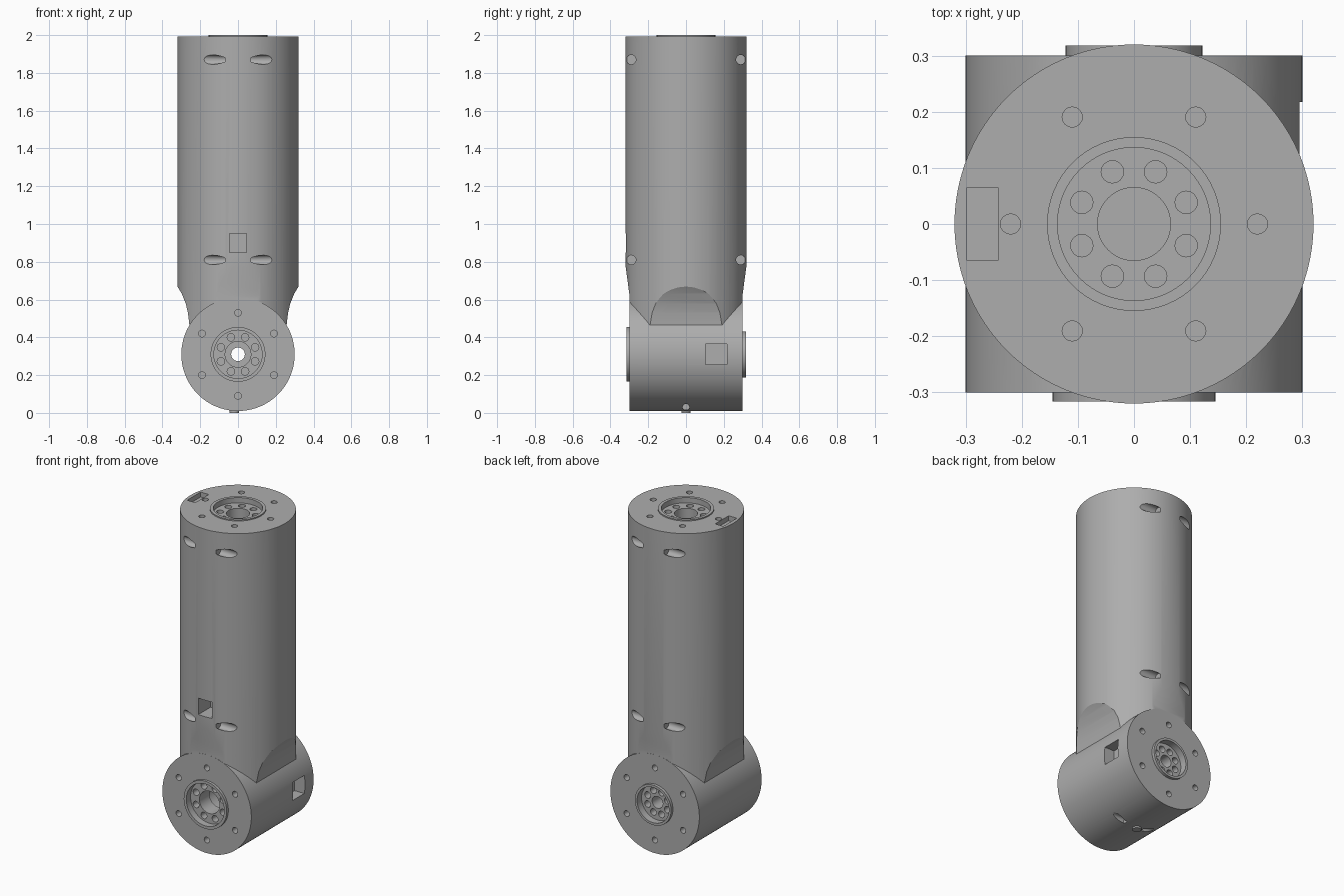
import bpy, bmesh, math
from mathutils import Matrix, Vector

old = bpy.data.objects.get("Cube")
if old:
    bpy.data.objects.remove(old, do_unlink=True)

metal = bpy.data.materials.new("plain_grey")
metal.use_nodes = True
GREY = (0.42, 0.42, 0.42, 1)
metal.diffuse_color = GREY
metal.node_tree.nodes["Principled BSDF"].inputs["Base Color"].default_value = GREY

HINGE_Z, HINGE_R, TUBE_R, TOP = 0.31, 0.30, 0.32, 1.993
FRONT = Matrix.Translation((0, -0.3, HINGE_Z)) @ Matrix.Rotation(math.pi / 2, 4, 'X')
BACK = Matrix.Translation((0, 0.3, HINGE_Z)) @ Matrix.Rotation(-math.pi / 2, 4, 'X')
UP = Matrix.Translation((0, 0, TOP))


def finish(name, bm):
    bmesh.ops.recalc_face_normals(bm, faces=bm.faces)
    me = bpy.data.meshes.new(name)
    bm.to_mesh(me)
    bm.free()
    ob = bpy.data.objects.new(name, me)
    bpy.context.collection.objects.link(ob)
    me.materials.append(metal)
    return ob


def add_cyl(bm, r, z0, z1, frame=Matrix(), at=(0, 0), sides=64):
    m = frame @ Matrix.Translation((at[0], at[1], (z0 + z1) / 2))
    bmesh.ops.create_cone(bm, cap_ends=True, segments=sides, radius1=r, radius2=r,
                          depth=z1 - z0, matrix=m)


def add_box(bm, centre, size):
    bmesh.ops.create_cube(bm, size=1, matrix=Matrix.Translation(centre) @ Matrix.Diagonal((*size, 1)))


def cylinder(name, *args, **kw):
    bm = bmesh.new()
    add_cyl(bm, *args, **kw)
    return finish(name, bm)


def prism(name, half, turn=0):
    """Mirrored outline in x and z, pushed through y, then turned about z."""
    bm = bmesh.new()
    outline = half + [(-x, z) for x, z in reversed(half)]
    face = bm.faces.new([bm.verts.new((x, -0.6, z)) for x, z in outline])
    ext = bmesh.ops.extrude_face_region(bm, geom=[face])["geom"]
    bmesh.ops.translate(bm, vec=(0, 1.2, 0), verts=[v for v in ext if isinstance(v, bmesh.types.BMVert)])
    bm.transform(Matrix.Rotation(turn, 4, 'Z'))
    return finish(name, bm)


def boolean(target, tool, op):
    mod = target.modifiers.new("cut", 'BOOLEAN')
    mod.operation, mod.solver, mod.object = op, 'EXACT', tool
    bpy.context.view_layer.objects.active = target
    bpy.ops.object.modifier_apply(modifier=mod.name)
    bpy.data.objects.remove(tool, do_unlink=True)


def smooth(ob):
    bpy.ops.object.select_all(action='DESELECT')
    ob.select_set(True)
    bpy.context.view_layer.objects.active = ob
    bpy.ops.object.shade_smooth_by_angle(angle=math.radians(25))


def ring(count, r, start=0.0):
    return [(r * math.cos(start + math.tau * i / count), r * math.sin(start + math.tau * i / count))
            for i in range(count)]


# Tube, with a concave neck at the sides and a slight taper front and back
shell = cylinder("arm_shell", TUBE_R, HINGE_Z, TOP, sides=96)
boolean(shell, prism("neck", [(0.4, 2.1), (0.4, 0.672), (0.321, 0.67), (0.297, 0.63), (0.277, 0.58),
                              (0.265, 0.53), (0.259, 0.48), (0.25, 0.40), (0.24, 0.2)]), 'INTERSECT')
boolean(shell, prism("taper", [(0.4, 2.1), (0.4, 0.79), (0.3205, 0.78), (0.308, 0.69), (0.299, 0.62),
                               (0.298, 0.2)], math.pi / 2), 'INTERSECT')

# Hinge barrel across the bottom
boolean(shell, cylinder("barrel", HINGE_R, 0, 0.6, frame=FRONT @ Matrix.Translation((0, 0, -0.6)),
                        sides=96), 'UNION')

# Hub seats: frame, hub radius, bore radius, lip height
HUBS = {"front_hub": (FRONT, 0.145, 0.068, 0.016),
        "back_hub": (BACK, 0.122, 0.036, 0.018),
        "top_hub": (UP, 0.155, 0.065, 0.007)}
DEPTH = 0.12

cut = bmesh.new()
for frame, r, bore, lip in HUBS.values():
    add_cyl(cut, r, -DEPTH, 0.05, frame)
    for p in ring(6, 0.22, math.pi / 2 if frame != UP else 0):
        add_cyl(cut, 0.018, -0.05, 0.05, frame, p, 16)
# Side screw holes that graze the round walls
for s in (-1, 1):
    across = Matrix.Rotation(s * math.pi / 2, 4, 'Y')
    for y in (-0.29, 0.29):
        for z in (0.81, 1.87):
            add_cyl(cut, 0.025, 0.07, 0.4, Matrix.Translation((0, y, z)) @ across, sides=20)
    add_cyl(cut, 0.018, 0.06, 0.4, Matrix.Translation((0, 0, 0.03)) @ across, sides=16)
# Square ports and the top slot
add_box(cut, (0, -0.30, 0.90), (0.09, 0.2, 0.10))
add_box(cut, (0.30, 0.16, 0.31), (0.14, 0.115, 0.11))
add_box(cut, (-0.27, 0, TOP), (0.055, 0.13, 0.06))
boolean(shell, finish("cutters", cut), 'DIFFERENCE')

# Central bore through the barrel
boolean(shell, cylinder("bore", 0.095, -0.7, 0.1, frame=FRONT), 'DIFFERENCE')
smooth(shell)

# Hubs: lathed rings with a raised lip, a sunken ledge and a circle of holes
for name, (frame, r, bore, lip) in HUBS.items():
    bm = bmesh.new()
    profile = [(r, -DEPTH), (r, lip), (r * 0.88, lip), (r * 0.88, -0.025), (bore, -0.025), (bore, -DEPTH)]
    verts = [bm.verts.new((x, 0, z)) for x, z in profile]
    edges = [bm.edges.new((verts[i], verts[(i + 1) % len(verts)])) for i in range(len(verts))]
    bmesh.ops.spin(bm, geom=verts + edges, cent=(0, 0, 0), axis=(0, 0, 1), angle=math.tau,
                   steps=64, use_duplicate=False)
    bmesh.ops.remove_doubles(bm, verts=bm.verts, dist=1e-5)
    bm.transform(frame)
    hub = finish(name, bm)
    holes = bmesh.new()
    for p in ring(8, (r * 0.88 + bore) / 2, math.pi / 8):
        add_cyl(holes, 0.02, -0.08, 0.05, frame, p, 16)
    boolean(hub, finish("holes", holes), 'DIFFERENCE')
    smooth(hub)

# Small plug under the barrel
smooth(cylinder("bottom_plug", 0.025, 0.0, 0.05, at=(-0.02, 0), sides=24))
